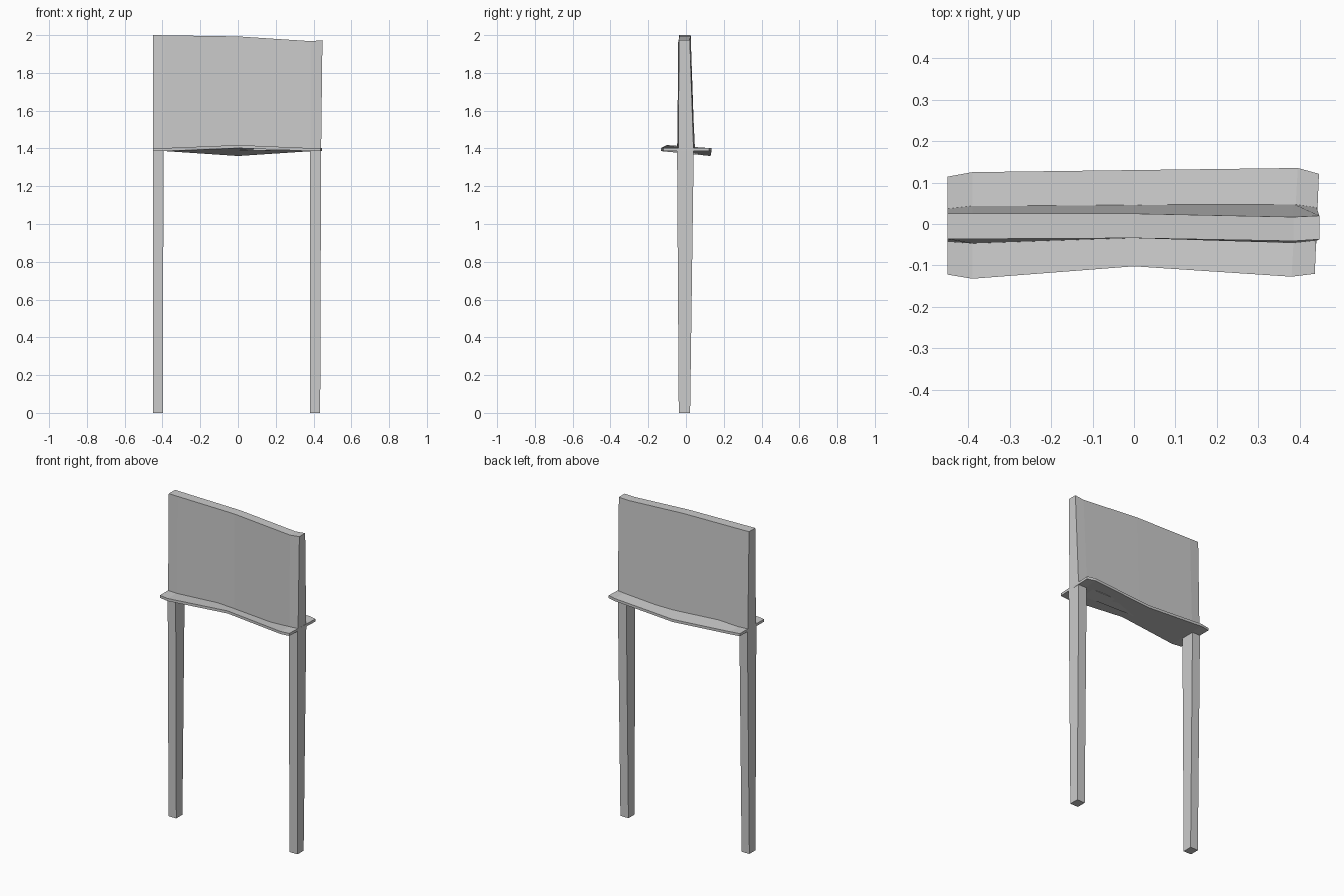
import bpy, bmesh


def loft(name, sections):
    """Skin four-point sections and cap both ends."""
    bm = bmesh.new()
    rings = [[bm.verts.new(p) for p in s] for s in sections]
    for a, b in zip(rings, rings[1:]):
        for i in range(4):
            j = (i + 1) % 4
            bm.faces.new((a[i], a[j], b[j], b[i]))
    bm.faces.new(rings[0])
    bm.faces.new(rings[-1])
    bmesh.ops.recalc_face_normals(bm, faces=bm.faces)
    mesh = bpy.data.meshes.new(name)
    bm.to_mesh(mesh)
    bm.free()
    obj = bpy.data.objects.new(name, mesh)
    bpy.context.collection.objects.link(obj)
    return obj


def rect(x0, x1, y0, y1, z):
    return [(x0, y0, z), (x1, y0, z), (x1, y1, z), (x0, y1, z)]


# Tapered legs, thicker where they meet the ledge
loft("left_leg", [rect(-0.45, -0.397, -0.038, 0.022, 0),
                  rect(-0.45, -0.395, -0.047, 0.041, 1.39)])
loft("right_leg", [rect(0.38, 0.435, -0.038, 0.022, 0),
                   rect(0.382, 0.44, -0.047, 0.041, 1.39)])

# Upright back panel: x bottom, front y, back y, x top, front y, back y, top z
panel = [
    (-0.45, -0.043, 0.037, -0.45, -0.036, 0.025, 2.0),
    (-0.39, -0.047, 0.044, -0.39, -0.036, 0.025, 1.999),
    (0.0, -0.034, 0.046, 0.0, -0.034, 0.025, 1.993),
    (0.385, -0.046, 0.048, 0.385, -0.041, 0.017, 1.968),
    (0.44, -0.04, 0.040, 0.447, -0.037, 0.020, 1.973),
]
loft("back_panel", [[(x, f, 1.388), (x, b, 1.388), (xt, bt, zt), (xt, ft, zt)]
                    for x, f, b, xt, ft, bt, zt in panel])

# Thin twisted ledge: front x, front y, front z, back x, back y, back z (undersides)
ledge = [
    (-0.45, -0.122, 1.386, -0.45, 0.114, 1.386),
    (-0.39, -0.132, 1.386, -0.39, 0.125, 1.386),
    (0.0, -0.102, 1.402, 0.0, 0.13, 1.36),
    (0.38, -0.127, 1.386, 0.395, 0.135, 1.386),
    (0.436, -0.12, 1.386, 0.446, 0.121, 1.386),
]
t = 0.016
loft("ledge", [[(fx, fy, fz), (bx, by, bz), (bx, by, bz + t), (fx, fy, fz + t)]
               for fx, fy, fz, bx, by, bz in ledge])
